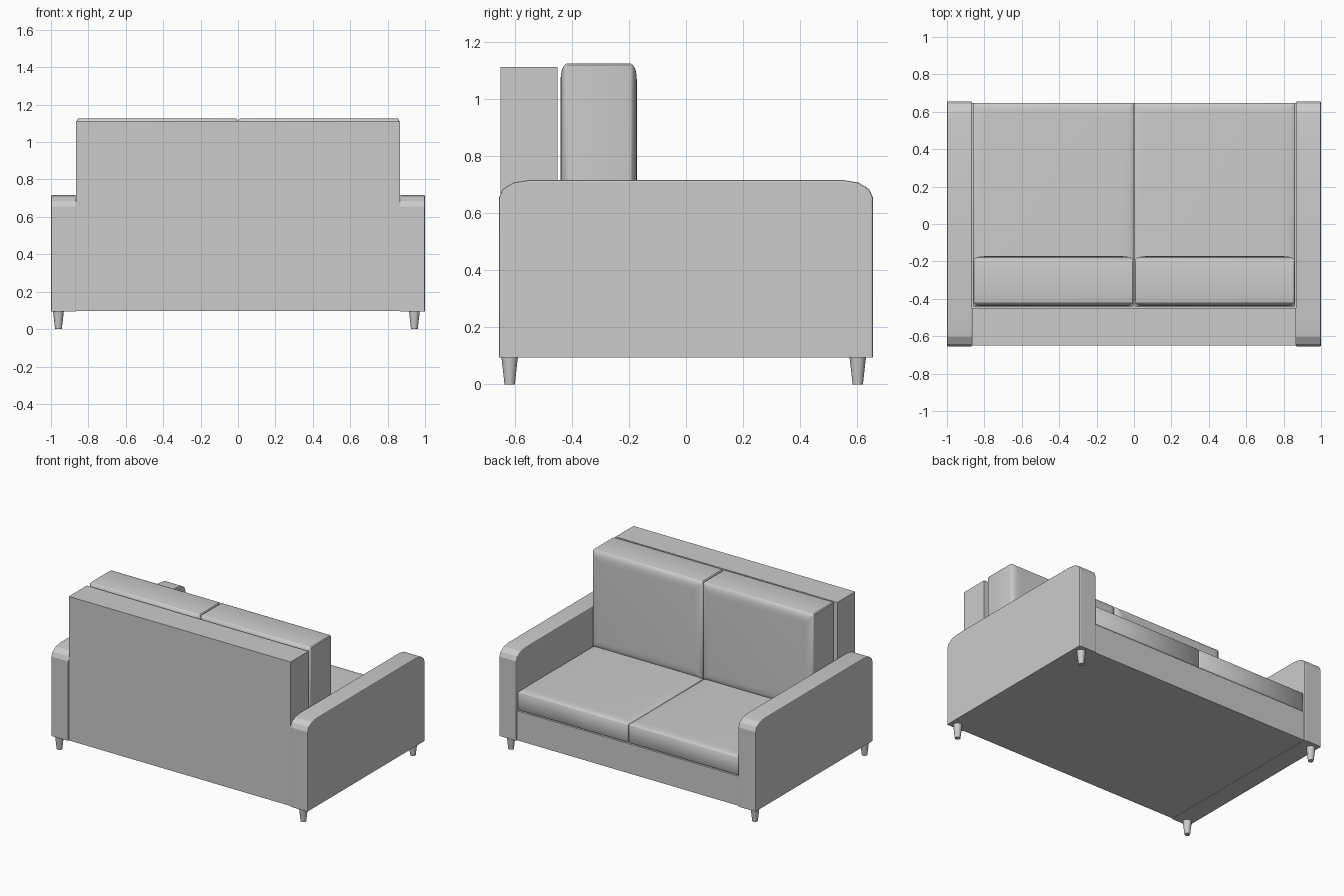
import bpy, bmesh
from math import radians

if "Cube" in bpy.data.objects:
    bpy.data.objects.remove(bpy.data.objects["Cube"])


def finish(name, bm, smooth=None):
    bmesh.ops.recalc_face_normals(bm, faces=bm.faces)
    me = bpy.data.meshes.new(name)
    bm.to_mesh(me)
    bm.free()
    ob = bpy.data.objects.new(name, me)
    bpy.context.collection.objects.link(ob)
    if smooth:
        bpy.ops.object.select_all(action='DESELECT')
        bpy.context.view_layer.objects.active = ob
        ob.select_set(True)
        bpy.ops.object.shade_smooth_by_angle(angle=radians(smooth))
    return ob


def box(name, x, y, z):
    bm = bmesh.new()
    bmesh.ops.create_cube(bm, size=1)
    for v in bm.verts:
        v.co = [r[0] + (c + 0.5) * (r[1] - r[0]) for c, r in zip(v.co, (x, y, z))]
    return finish(name, bm)


def cushion(name, u, v, w, puff, place):
    """Puffed pad: nested rectangles in u/v, stacked along thickness w."""
    # (inset from the outline, fraction of the puff height)
    steps = [(0.0, 0.0), (0.003, 0.25), (0.012, 0.5), (0.03, 0.78), (0.06, 0.94), (0.1, 1.0)]
    lo, hi = w
    levels = [(i, lo + puff * (1 - f)) for i, f in reversed(steps)]
    levels += [(i, hi - puff * (1 - f)) for i, f in steps]
    bm = bmesh.new()
    rings = []
    for i, t in levels:
        i *= 0.65
        c = 0.006  # softened outline corners
        a, b, d, e = u[0] + i, u[1] - i, v[0] + i, v[1] - i
        pts = [(a + c, d), (b - c, d), (b, d + c), (b, e - c),
               (b - c, e), (a + c, e), (a, e - c), (a, d + c)]
        rings.append([bm.verts.new(place(p, q, t)) for p, q in pts])
    for r, s in zip(rings, rings[1:]):
        for k in range(8):
            n = (k + 1) % 8
            bm.faces.new((r[k], r[n], s[n], s[k]))
    bm.faces.new(rings[0])
    bm.faces.new(rings[-1])
    return finish(name, bm, 40)


# Base and back panel
box("seat_base", (-0.865, 0.865), (-0.45, 0.647), (0.097, 0.305))
box("back_panel", (-0.865, 0.865), (-0.65, -0.45), (0.097, 1.112))

# Arms: rounded side profile, extruded across x
half = [(0.655, 0.095), (0.655, 0.655), (0.642, 0.684), (0.605, 0.707), (0.55, 0.716)]
profile = half + [(-y, z) for y, z in reversed(half)]
for side, x0 in (("left", -1.0), ("right", 0.865)):
    bm = bmesh.new()
    face = bm.faces.new([bm.verts.new((x0, y, z)) for y, z in profile])
    ext = bmesh.ops.extrude_face_region(bm, geom=[face])["geom"]
    bmesh.ops.translate(bm, vec=(0.135, 0, 0),
                        verts=[g for g in ext if isinstance(g, bmesh.types.BMVert)])
    rim = [e for e in bm.edges
           if abs(e.verts[0].co.x - e.verts[1].co.x) < 1e-5
           and max(v.co.z for v in e.verts) > 0.5]
    bmesh.ops.bevel(bm, geom=rim, offset=0.006, segments=2, profile=0.5, affect='EDGES')
    finish(side + "_arm", bm, 15)

# Seat and back cushions
for side, u in (("left", (-0.861, -0.002)), ("right", (0.002, 0.861))):
    cushion(side + "_seat_cushion", u, (-0.44, 0.647), (0.302, 0.449), 0.014,
            lambda p, q, t: (p, q, t))
    cushion(side + "_back_cushion", u, (0.435, 1.125), (-0.44, -0.172), 0.026,
            lambda p, q, t: (p, t, q))

# Tapered legs
for x, sx in ((-0.96, "left"), (0.943, "right")):
    for y, sy in ((-0.618, "front"), (0.602, "rear")):
        bm = bmesh.new()
        bmesh.ops.create_cone(bm, cap_ends=True, segments=20, radius1=0.018,
                              radius2=0.029, depth=0.097)
        bmesh.ops.translate(bm, verts=bm.verts, vec=(x, y, 0.0485))
        finish(f"{sy}_{sx}_leg", bm, 40)
